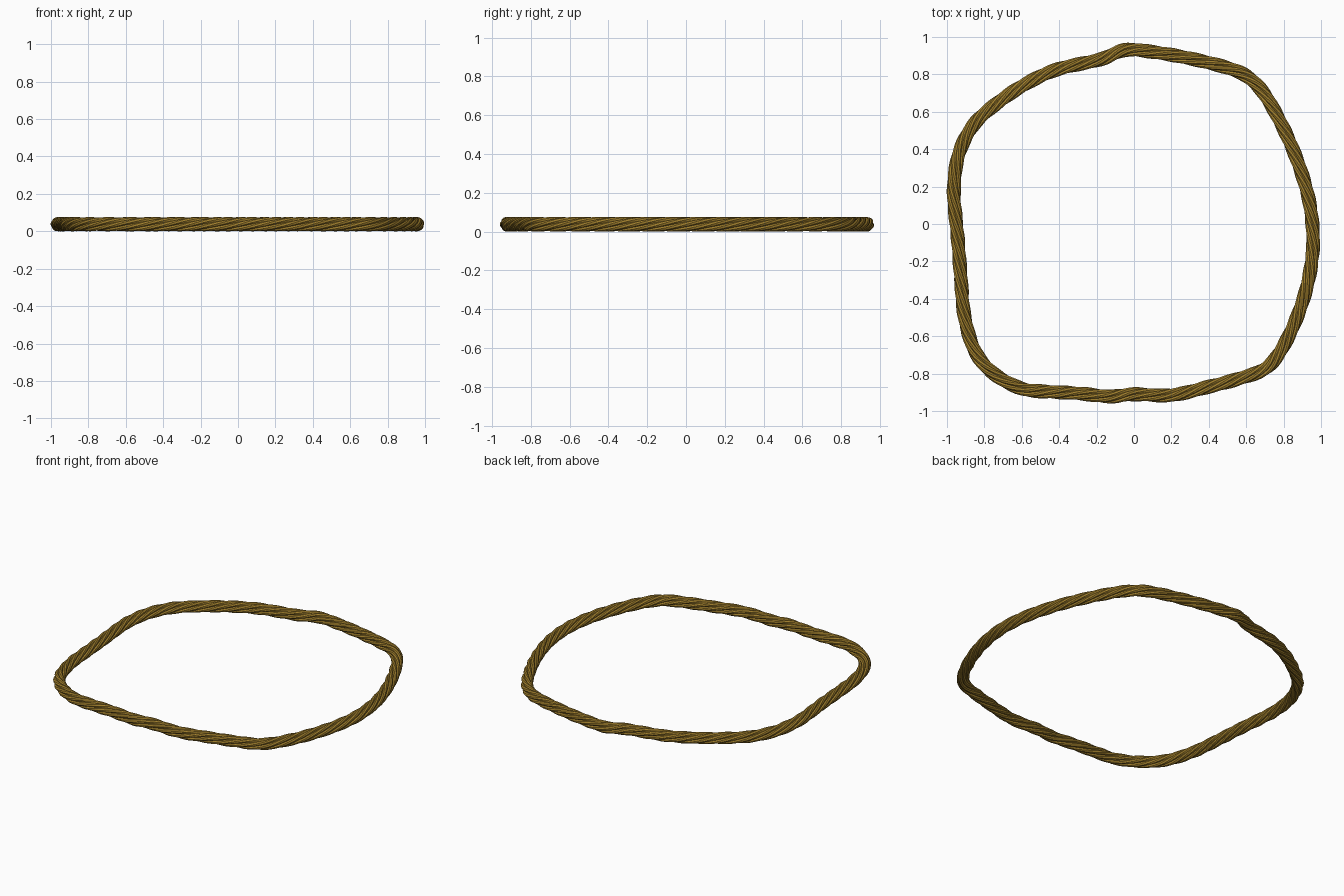
import bpy, bmesh, math
from mathutils import Vector

if "Cube" in bpy.data.objects:
    bpy.data.objects.remove(bpy.data.objects["Cube"])

STRANDS, TURNS, STEPS = 6, 8, 7      # strands in the rope, full twists, sections per path span
STRAND_R, LAY_R, MID_Z = 0.0135, 0.0245, 0.038

# centre line of the loop seen from above (clockwise from the back seam)
PATH = [(-.05, .93), (.1, .92), (.3, .885), (.5, .835), (.61, .785), (.7, .69), (.8, .51),
        (.88, .32), (.935, .13), (.957, -.05), (.95, -.2), (.915, -.37), (.85, -.55),
        (.77, -.7), (.69, -.78), (.55, -.83), (.4, -.87), (.2, -.915), (0, -.91),
        (-.13, -.922), (-.3, -.905), (-.45, -.897), (-.6, -.88), (-.75, -.8), (-.85, -.68),
        (-.905, -.5), (-.925, -.3), (-.94, -.1), (-.955, .05), (-.963, .2), (-.935, .38),
        (-.85, .54), (-.7, .67), (-.55, .765), (-.4, .83), (-.18, .88)]


def smooth_loop(pts, steps):
    """Closed Catmull-Rom curve through the points."""
    p = [Vector((x, y, MID_Z)) for x, y in pts]
    n, out = len(p), []
    for i in range(n):
        a, b, c, d = p[i - 1], p[i], p[(i + 1) % n], p[(i + 2) % n]
        for k in range(steps):
            t = k / steps
            out.append(0.5 * (2 * b + (c - a) * t + (2 * a - 5 * b + 4 * c - d) * t * t
                              + (3 * b - a - 3 * c + d) * t ** 3))
    return out


def material(name, rgb):
    m = bpy.data.materials.new(name)
    m.diffuse_color = (*rgb, 1)
    m.use_nodes = True
    m.node_tree.nodes["Principled BSDF"].inputs["Base Color"].default_value = m.diffuse_color
    return m


straw = material("straw gold", (0.36, 0.215, 0.026))

# rope cross-section: outer arcs of the strands, joined in the grooves
section = []
for s in range(STRANDS):
    a = 2 * math.pi * s / STRANDS
    for k in range(5):
        b = a + math.radians(-100 + 50 * k)
        section.append((LAY_R * math.cos(a) + STRAND_R * math.cos(b),
                        LAY_R * math.sin(a) + STRAND_R * math.sin(b)))

# sweep the section round the loop while twisting it
line = smooth_loop(PATH, STEPS)
n = len(line)
lengths = [(line[(i + 1) % n] - line[i]).length for i in range(n)]
total, run = sum(lengths), 0.0
up = Vector((0, 0, 1))
bm = bmesh.new()
rings = []
for i, c in enumerate(line):
    tangent = (line[(i + 1) % n] - line[i - 1]).normalized()
    side = tangent.cross(up)
    tw = -2 * math.pi * TURNS * run / total
    run += lengths[i]
    ct, st = math.cos(tw), math.sin(tw)
    rings.append([bm.verts.new(c + side * (u * ct - v * st) - up * (u * st + v * ct))
                  for u, v in section])
m = len(section)
for i in range(n):
    r0, r1 = rings[i], rings[(i + 1) % n]
    for k in range(m):
        bm.faces.new((r0[k], r0[(k + 1) % m], r1[(k + 1) % m], r1[k]))
bmesh.ops.recalc_face_normals(bm, faces=bm.faces[:])

mesh = bpy.data.meshes.new("rope_loop")
bm.to_mesh(mesh)
bm.free()
mesh.materials.append(straw)
rope = bpy.data.objects.new("rope_loop", mesh)
bpy.context.collection.objects.link(rope)
